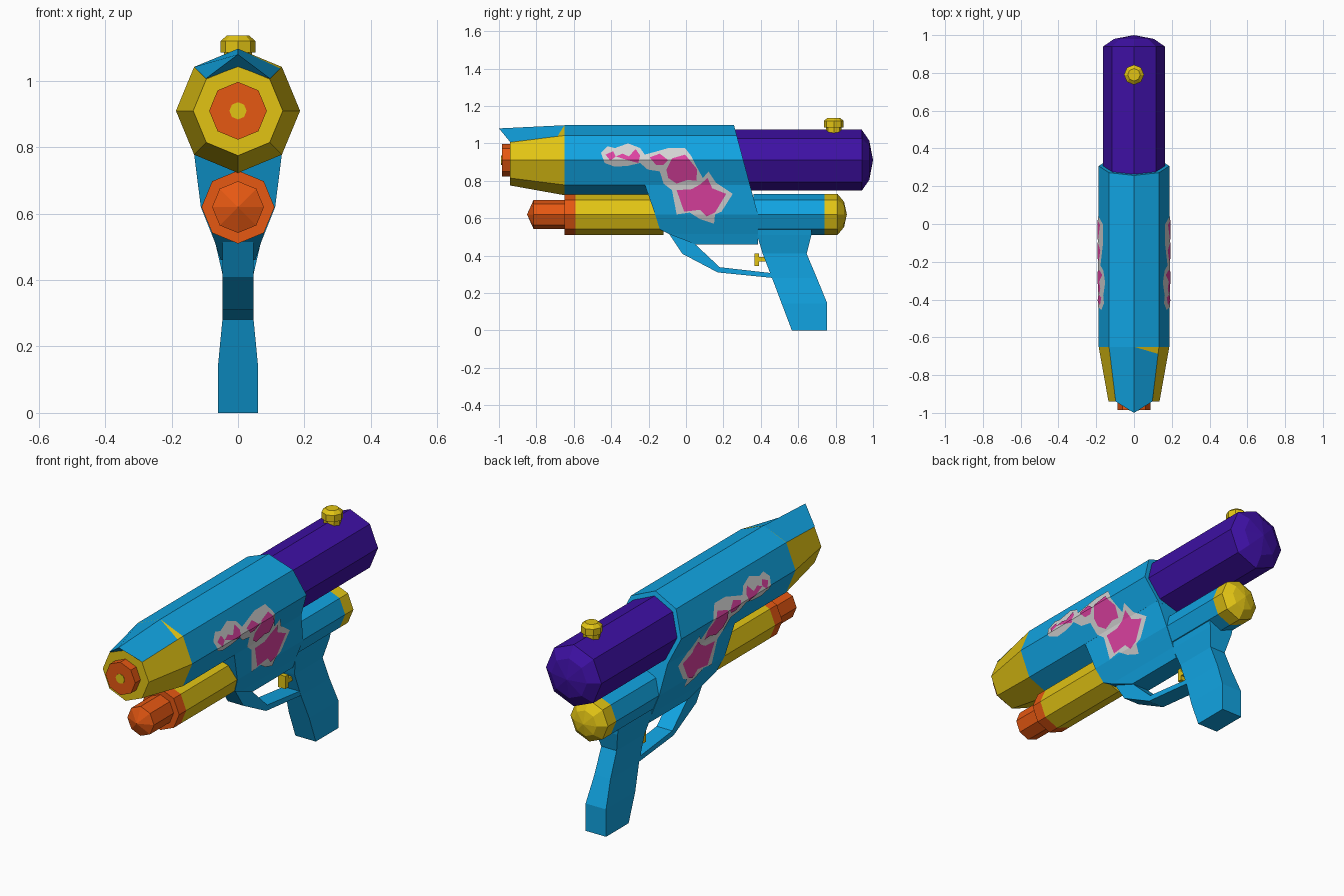
import bpy, bmesh, math
from mathutils import Vector

if "Cube" in bpy.data.objects:
    bpy.data.objects.remove(bpy.data.objects["Cube"])


def material(name, r, g, b):
    lin = lambda c: ((c / 255 + 0.055) / 1.055) ** 2.4 if c > 10 else c / 255 / 12.92
    m = bpy.data.materials.new(name)
    m.diffuse_color = (lin(r), lin(g), lin(b), 1)
    m.use_nodes = True
    m.node_tree.nodes["Principled BSDF"].inputs["Base Color"].default_value = m.diffuse_color
    return m


BLUE = material("sky_blue", 17, 164, 226)
YELLOW = material("yellow", 226, 196, 20)
ORANGE = material("orange", 230, 88, 18)
PURPLE = material("purple", 62, 16, 164)
PINK = material("pink", 222, 66, 162)
WHITE = material("pale_grey", 212, 212, 212)


def finish(name, bm, mat, recalc=True):
    if recalc:
        bmesh.ops.recalc_face_normals(bm, faces=bm.faces)
    me = bpy.data.meshes.new(name)
    bm.to_mesh(me)
    bm.free()
    me.materials.append(mat)
    ob = bpy.data.objects.new(name, me)
    bpy.context.collection.objects.link(ob)
    return ob


def loft(name, rings, mat):
    """Skin a list of equal-length point rings and cap both ends."""
    bm = bmesh.new()
    vs = [[bm.verts.new(p) for p in ring] for ring in rings]
    n = len(vs[0])
    for a, b in zip(vs, vs[1:]):
        for i in range(n):
            j = (i + 1) % n
            bm.faces.new((a[i], a[j], b[j], b[i]))
    bm.faces.new(vs[0])
    bm.faces.new(vs[-1])
    bmesh.ops.remove_doubles(bm, verts=bm.verts, dist=0.0005)
    return finish(name, bm, mat)


def octagon(r):
    return [(r * math.cos(i * math.pi / 4), r * math.sin(i * math.pi / 4)) for i in range(8)]


def tube(name, zc, stations, mat):
    """Eight-sided tube along y from (y, radius) stations."""
    return loft(name, [[(x, y, zc + z) for x, z in octagon(max(r, 0.0001))]
                       for y, r in stations], mat)


def stack(name, layers, mat):
    """Rectangular layers (z, half width, front y, back y)."""
    return loft(name, [[(-w, f, z), (w, f, z), (w, b, z), (-w, b, z)]
                       for z, w, f, b in layers], mat)


def extrude(name, profile, w, mat):
    """Side profile (y, z) given a width in x."""
    return loft(name, [[(x, y, z) for y, z in profile] for x in (-w, w)], mat)


UP, LOW = 0.91, 0.62   # centre heights of the upper and lower barrels
R = 0.187

# Upper body with slanted rear
loft("upper_body", [
    [(x, -0.65, UP + z) for x, z in octagon(R)],
    [(x, 0.257 + (R - z) * 0.267, UP + z) for x, z in octagon(R)]], BLUE)

# Lower body
stack("lower_body", [
    (0.86, 0.12, -0.22, 0.315), (0.778, 0.132, -0.22, 0.342),
    (0.62, 0.112, -0.165, 0.385), (0.54, 0.08, -0.14, 0.386),
    (0.515, 0.07, -0.09, 0.386), (0.46, 0.052, 0.05, 0.386)], BLUE)

# Pointed hood over the nozzle
loft("hood", [
    [(-0.132, -0.65, 1.042), (0, -0.65, 1.097), (0.132, -0.65, 1.042), (0, -0.65, 1.05)],
    [(-0.097, -0.94, 1.007), (0, -1.0, 1.08), (0.097, -0.94, 1.007), (0, -0.935, 1.04)]], BLUE)

# Nozzle
tube("nozzle_shroud", UP, [(-0.94, 0.135), (-0.65, R)], YELLOW)
tube("nozzle_tip", UP, [(-0.985, 0.087), (-0.93, 0.087)], ORANGE)
tube("nozzle_hole", UP, [(-0.988, 0.026), (-0.98, 0.026)], YELLOW)

# Water tank and filler cap
tube("tank", UP, [(0.24, 0.163), (0.94, 0.163), (0.98, 0.105), (1.0, 0)], PURPLE)
loft("filler_cap", [[(x, 0.79 + y, z) for x, y in octagon(r)]
                    for z, r in ((1.05, 0.042), (1.085, 0.042), (1.085, 0.053),
                                 (1.12, 0.053), (1.137, 0.033))], YELLOW)

# Lower pump tube
tube("pump_tip", LOW, [(-0.85, 0), (-0.815, 0.078), (-0.65, 0.078),
                       (-0.65, 0.11), (-0.59, 0.11)], ORANGE)
tube("pump_tube", LOW, [(-0.59, 0.11), (-0.12, 0.11)], YELLOW)
tube("rear_tube", LOW, [(0.36, 0.11), (0.74, 0.11)], BLUE)
tube("rear_tube_cap", LOW, [(0.74, 0.11), (0.81, 0.11), (0.845, 0.068), (0.86, 0)], YELLOW)

# Grip, trigger guard and trigger
stack("grip", [
    (0.55, 0.075, 0.37, 0.672), (0.51, 0.068, 0.38, 0.67), (0.41, 0.045, 0.41, 0.645),
    (0.28, 0.047, 0.46, 0.70), (0.145, 0.06, 0.511, 0.755), (0, 0.06, 0.566, 0.755)], BLUE)
extrude("trigger_guard", [
    (-0.09, 0.515), (-0.02, 0.41), (0.17, 0.31), (0.47, 0.28), (0.47, 0.305),
    (0.18, 0.338), (0.05, 0.46), (0.05, 0.515)], 0.046, BLUE)
extrude("trigger", [
    (0.365, 0.345), (0.39, 0.345), (0.39, 0.368), (0.44, 0.368), (0.44, 0.392),
    (0.39, 0.392), (0.39, 0.412), (0.365, 0.412)], 0.022, YELLOW)

# Splash decoration: thin plates following the body sides
SIDE = [(0.46, 0.052), (0.54, 0.08), (0.62, 0.112), (0.778, 0.132), (0.91, 0.187), (1.042, 0.132)]


def side_x(z):
    for (z0, x0), (z1, x1) in zip(SIDE, SIDE[1:]):
        if z <= z1:
            return x0 + (x1 - x0) * (z - z0) / (z1 - z0)
    return SIDE[-1][1]


def splash(name, outlines, lift, mat):
    """Outlines are (y, z) in hundredths, cut at the body creases, on both sides."""
    for s, label in ((1, "right"), (-1, "left")):
        bm = bmesh.new()
        for pts in outlines:
            bm.faces.new([bm.verts.new((0, y / 100, z / 100)) for y, z in pts])
        bmesh.ops.triangulate(bm, faces=bm.faces)
        for z, _ in SIDE:
            bmesh.ops.bisect_plane(bm, geom=bm.verts[:] + bm.edges[:] + bm.faces[:],
                                   plane_co=Vector((0, 0, z)), plane_no=Vector((0, 0, 1)))
        for v in bm.verts:
            v.co.x = s * (side_x(v.co.z) + lift)
        bm.normal_update()
        for f in bm.faces:
            if f.normal.x * s < 0:
                f.normal_flip()
        finish(f"{name}_{label}", bm, mat, recalc=False)


splash("splash_border", [[
    (-45.5, 95), (-42, 98.5), (-38, 97.5), (-31, 100), (-24.5, 97.5), (-22, 94), (-16.5, 95.5),
    (-9.5, 97.5), (-0.5, 97.5), (3, 93), (6, 87), (9, 81.5), (12, 85), (16, 79), (25, 73),
    (21.5, 69), (19, 63.5), (15.5, 62), (15, 57), (7.5, 59.5), (2, 63), (-5, 62), (-3, 70),
    (-7.5, 75), (-12, 78.5), (-14, 85), (-20.5, 86), (-24.5, 89.5), (-31, 88), (-38, 87.5),
    (-43.5, 89.5)]], 0.003, WHITE)
splash("splash", [
    [(11.5, 81.5), (14, 76), (21.5, 73), (16, 68), (15.5, 63), (11, 61), (7.5, 64.5),
     (-1, 63.5), (0.5, 69), (-5, 75), (3, 75.5), (7.5, 78)],
    [(-7.5, 92), (-0.5, 94), (2, 91), (6, 86), (5.5, 80), (1, 80.5), (-5, 78.5),
     (-9.5, 81.5), (-10.5, 86)],
    [(-19.5, 92.5), (-14, 94.5), (-9.5, 91), (-12, 88.5), (-16, 88.5)],
    [(-37.5, 93), (-34, 94.5), (-30.5, 93), (-27, 97), (-24.5, 93.5), (-25.5, 89.5), (-31, 91)],
    [(-43, 94), (-39, 95.8), (-37.5, 93), (-40.5, 90.8)]], 0.006, PINK)
